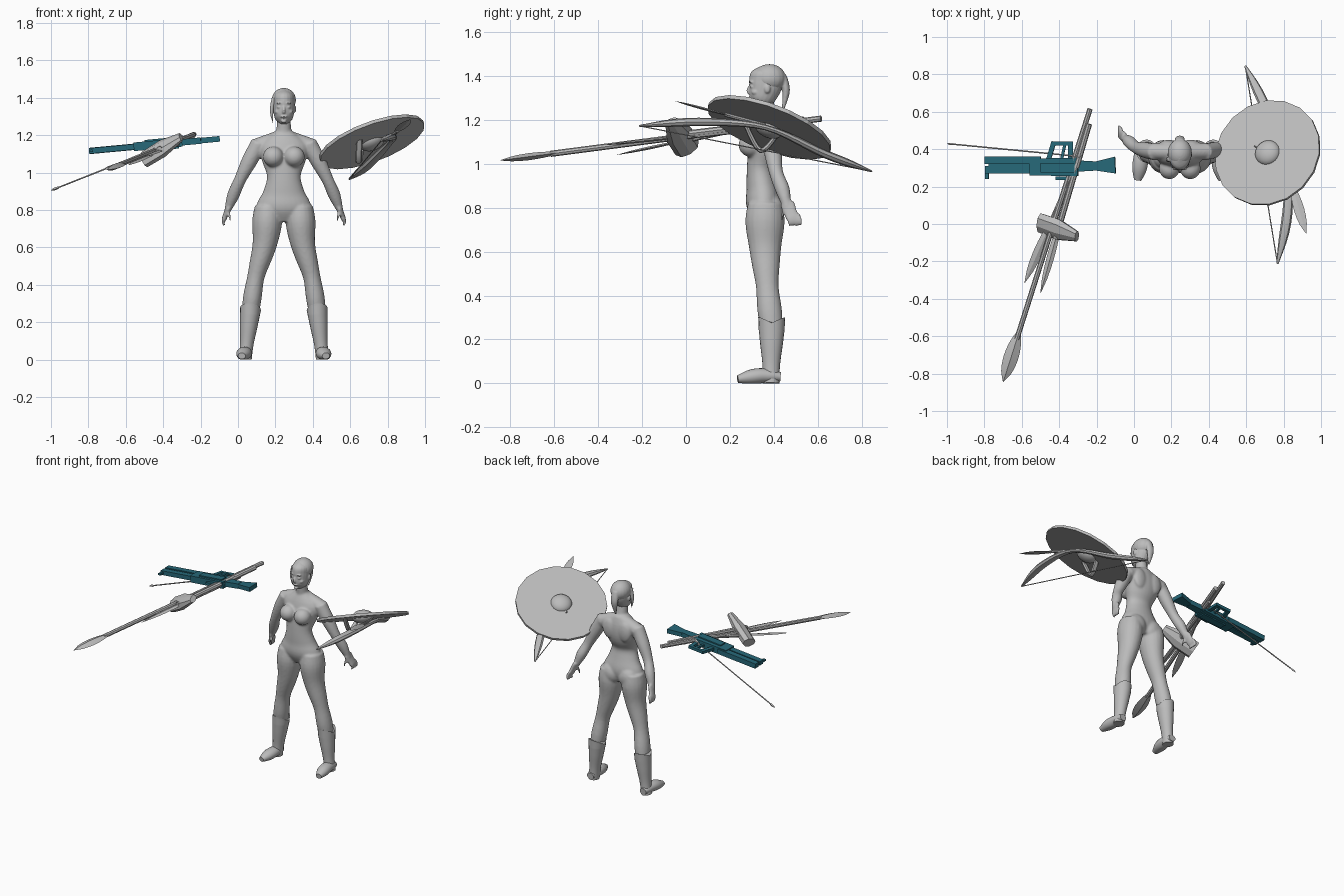
import bpy, bmesh, math
from mathutils import Vector, Matrix

if "Cube" in bpy.data.objects:
    bpy.data.objects.remove(bpy.data.objects["Cube"])


def material(name, red, green, blue):
    mat = bpy.data.materials.new(name)
    mat.use_nodes = True
    mat.diffuse_color = (red, green, blue, 1)
    mat.node_tree.nodes["Principled BSDF"].inputs["Base Color"].default_value = mat.diffuse_color
    return mat


GREY = material("stone grey", .5, .5, .5)
TEAL = material("deep teal", .02, .14, .19)


def finish(name, bm, mat=GREY, smooth=None):
    bmesh.ops.recalc_face_normals(bm, faces=bm.faces)
    mesh = bpy.data.meshes.new(name)
    bm.to_mesh(mesh)
    bm.free()
    mesh.materials.append(mat)
    obj = bpy.data.objects.new(name, mesh)
    bpy.context.collection.objects.link(obj)
    if smooth:
        bpy.ops.object.select_all(action='DESELECT')
        bpy.context.view_layer.objects.active = obj
        obj.select_set(True)
        bpy.ops.object.shade_smooth_by_angle(angle=math.radians(smooth))
    return obj


def sample(values, t):
    """Smooth curve through evenly spaced numbers or vectors."""
    last = len(values) - 1
    i = min(int(t * last), last - 1)
    f = t * last - i
    before, start, end, after = (values[min(max(k, 0), last)] for k in range(i - 1, i + 3))
    bend = before * 2 - start * 5 + end * 4 - after
    twist = start * 3 - before - end * 3 + after
    return start + (end - before + (bend + twist * f) * f) * (f / 2)


def sweep(bm, path, widths, depths=None, flat=1, sides=20, steps=24, flip=1):
    """Closed elliptical tube; depth defaults to width times flat."""
    path = [Vector((x * flip, y, z)) for x, y, z in path]
    centres = [sample(path, s / steps) for s in range(steps + 1)]
    rings = []
    for s, centre in enumerate(centres):
        tangent = (centres[min(s + 1, steps)] - centres[max(s - 1, 0)]).normalized()
        side = Vector((1, 0, 0))
        side = (side - tangent * side.dot(tangent)).normalized()
        up = tangent.cross(side)
        width = max(sample(widths, s / steps), .001)
        depth = sample(depths, s / steps) if depths else width * flat
        angles = [math.tau * k / sides for k in range(sides)]
        rings.append([bm.verts.new(centre + side * width * math.cos(a) + up * depth * math.sin(a)) for a in angles])
    for lower, upper in zip(rings, rings[1:]):
        for k in range(sides):
            n = (k + 1) % sides
            bm.faces.new((lower[k], lower[n], upper[n], upper[k]))
    bm.faces.new(rings[0][::-1])
    bm.faces.new(rings[-1])


def ball(bm, centre, size):
    matrix = Matrix.Translation(centre) @ Matrix.Diagonal((*size, 1))
    bmesh.ops.create_uvsphere(bm, u_segments=20, v_segments=14, radius=1, matrix=matrix)


def tube(name, path, widths, flat=1, sides=8, steps=1, smooth=40):
    bm = bmesh.new()
    sweep(bm, path, widths, flat=flat, sides=sides, steps=steps)
    return finish(name, bm, smooth=smooth)


def figure_part(obj, voxel=None, rounds=3):
    """Move to the figure's centre line and optionally fuse the pieces."""
    obj.location.x = .245
    if voxel:
        remesh = obj.modifiers.new("Fuse", 'REMESH')
        remesh.mode, remesh.voxel_size, remesh.use_smooth_shade = 'VOXEL', voxel, True
        soften = obj.modifiers.new("Soften", 'SMOOTH')
        soften.factor, soften.iterations = .5, rounds


# Body: torso, limbs and bust fused into one skin
body = bmesh.new()
sweep(body, [(0, .36, .74), (0, .35, .86), (0, .34, .98), (0, .37, 1.1), (0, .38, 1.22)],
      widths=[.09, .145, .11, .09, .115, .13, .05], depths=[.05, .08, .07, .063, .077, .07, .045], sides=28)
sweep(body, [(0, .38, 1.15), (0, .36, 1.3)], widths=[.05, .04, .036])
for side in (1, -1):
    # shoulder slope and leg
    sweep(body, [(0, .385, 1.19), (.14, .39, 1.14)], widths=[.045, .045], flip=side)
    sweep(body, [(.085, .36, .82), (.1, .36, .63), (.15, .37, .44), (.18, .39, .25)],
          widths=[.07, .08, .067, .056, .046, .05, .045], flat=1.12, flip=side)
    # arm and palm
    sweep(body, [(.13, .385, 1.16), (.185, .395, 1.06), (.235, .41, .96), (.27, .44, .88), (.3, .46, .8)],
          widths=[.045, .042, .032, .033, .018], flip=side)
    sweep(body, [(.295, .46, .82), (.32, .485, .75)], widths=[.015, .013], flat=2.3, flip=side)
    # fingers and thumb
    for finger in range(4):
        y = .46 + finger / 60
        sweep(body, [(.314, y, .77), (.325, y + .01, .74), (.318, y + .01, .715)],
              widths=[.01, .009, .006], sides=10, flip=side)
    sweep(body, [(.3, .455, .8), (.29, .44, .77), (.286, .435, .74)], widths=[.01, .006], sides=10, flip=side)
    # bust, seat and shoulder blade
    ball(body, (side * .056, .297, 1.085), (.056, .058, .055))
    ball(body, (side * .065, .395, .79), (.07, .05, .07))
    ball(body, (side * .06, .425, 1.12), (.05, .025, .07))
figure_part(finish("body", body), voxel=.007, rounds=6)

# Head with facial features
head = bmesh.new()
sweep(head, [(0, .325, 1.262), (0, .36, 1.35), (0, .37, 1.447)],
      widths=[.016, .047, .056, .058, .053, .01], depths=[.018, .055, .07, .077, .07, .02])
sweep(head, [(0, .296, 1.36), (0, .284, 1.335), (0, .29, 1.32)], widths=[.007, .01], sides=10)
ball(head, (0, .295, 1.3), (.02, .012, .007))
ball(head, (0, .302, 1.275), (.015, .014, .01))
for side in (1, -1):
    ball(head, (side * .024, .302, 1.35), (.013, .012, .007))
    ball(head, (side * .02, .299, 1.372), (.02, .012, .006))
    ball(head, (side * .034, .318, 1.325), (.016, .02, .014))
    ball(head, (side * .058, .37, 1.34), (.008, .014, .02))
figure_part(finish("head", head), voxel=.004)

# Hair swept back, with a tail behind and a braid on the right
hair = bmesh.new()
ball(hair, (0, .38, 1.388), (.065, .075, .065))
sweep(hair, [(0, .44, 1.4), (0, .455, 1.33), (0, .44, 1.24)], widths=[.025, .025, .006], flat=.7)
sweep(hair, [(-.055, .345, 1.4), (-.065, .345, 1.33), (-.057, .345, 1.26)], widths=[.01, .01, .002], flat=1.3)
figure_part(finish("hair", hair), voxel=.005)

# Boots with a dipped cuff
for side, label in ((1, "left"), (-1, "right")):
    boot = bmesh.new()
    sweep(boot, [(.178, .39, .27), (.207, .387, 0)], widths=[.056, .048, .036, .035], flat=1.1, flip=side)
    for vert in boot.verts:
        if vert.co.z > .25:
            vert.co.z += abs(vert.co.y - .39) / 2
    sweep(boot, [(.207, .43, .03), (.21, .34, .035), (.225, .235, .02)],
          widths=[.025, .037, .04, .02], flat=.85, flip=side)
    for vert in boot.verts:
        vert.co.z = max(vert.co.z, 0)
    figure_part(finish(label + "_boot", boot, smooth=50))

# Shield: disc, boss and grip
tilt = Vector((-.33, .33, .88)).to_track_quat('Z', 'Y').to_matrix().to_4x4()
shield_frame = Matrix.Translation((.715, .38, 1.165)) @ tilt
disc = bmesh.new()
bmesh.ops.create_cone(disc, cap_ends=True, segments=18, radius1=.297, radius2=.297, depth=.018, matrix=shield_frame)
finish("shield_disc", disc)
boss = bmesh.new()
ball(boss, (0, 0, 0), (.07, .07, .045))
bmesh.ops.transform(boss, matrix=shield_frame, verts=boss.verts)
finish("shield_boss", boss, smooth=60)
tube("shield_grip", [(.65, .27, 1.18), (.645, .34, 1.06), (.66, .42, 1.14)], widths=[.016, .018, .016], flat=.7, steps=10)

# Bow with its string
bow_back, bow_front = (.595, .845, .965), (.767, -.212, 1.172)
tube("bow", [bow_back, (.7, .63, 1.045), (.815, .36, 1.165), (.82, .06, 1.19), bow_front],
     widths=[.006, .026, .025, .018, .025, .026, .006], flat=.7, steps=24)
tube("bow_string", [bow_back, bow_front], widths=[.003, .003], sides=6)


def weapon(name, tip, butt, length, width, thickness, grip):
    """Leaf blade at the tip, round shaft to the butt."""
    tip, butt = Vector(tip), Vector(butt)
    socket = tip.lerp(butt, length / (butt - tip).length)
    leaf = [width * share for share in (0, .7, 1, .8, .4)]
    tube(name + "_blade", [tip, socket], leaf, flat=thickness / width, sides=4, steps=8, smooth=20)
    tube(name + "_shaft", [tip.lerp(socket, .9), butt], [grip, grip])


weapon("dagger", (.92, -.05, 1.285), (.8, .36, 1.175), length=.27, width=.028, thickness=.006, grip=.01)
weapon("spear", (-.7, -.845, 1.015), (-.235, .615, 1.205), length=.27, width=.04, thickness=.016, grip=.014)
weapon("long_knife", (-.585, -.315, 1.04), (-.33, .27, 1.165), length=.36, width=.025, thickness=.007, grip=.013)
weapon("short_sword", (-.5, -.37, 1.085), (-.28, .42, 1.17), length=.4, width=.02, thickness=.007, grip=.013)
weapon("arrow", (-1, .43, .905), (-.28, .36, 1.19), length=.05, width=.008, thickness=.006, grip=.004)
tube("arrow_feather", [(-.38, .37, 1.15), (-.29, .36, 1.186)], widths=[.003, .014, .014], flat=.2, sides=4, steps=2)

# Hammer
tube("hammer_head", [(-.5, .005, 1.07), (-.305, -.066, 1.19)], widths=[.038, .04, .02], flat=1.6, steps=2, smooth=20)
tube("hammer_handle", [(-.42, -.08, 1.125), (-.24, .535, 1.2)], widths=[.016, .016])

# Rifle lying on its side, its axis rising towards the stock
rifle_frame = Matrix.Translation((0, 0, 1.19)) @ Matrix.Rotation(-.093, 4, 'Y')


def rifle_bar(name, start, end, width, thickness, flare=1):
    """Flat bar between two points of the rifle's plane."""
    start, end = Vector((*start, 0)), Vector((*end, 0))
    across = (end - start).normalized().cross(Vector((0, 0, 1))) * width / 2
    lift = Vector((0, 0, thickness))
    outline = (start - across, start + across, end + across * flare, end - across * flare)
    bm = bmesh.new()
    face = bm.faces.new([bm.verts.new(corner - lift / 2) for corner in outline])
    top = bmesh.ops.extrude_face_region(bm, geom=[face])["geom"]
    bmesh.ops.translate(bm, vec=lift, verts=[item for item in top if isinstance(item, bmesh.types.BMVert)])
    bmesh.ops.transform(bm, matrix=rifle_frame, verts=bm.verts)
    finish(name, bm, TEAL)


rifle_bar("rifle_barrel", (-.8, .34), (-.5, .34), width=.04, thickness=.034)
rifle_bar("rifle_fore_end", (-.8, .29), (-.5, .29), width=.04, thickness=.03)
rifle_bar("rifle_barrel_web", (-.78, .315), (-.5, .315), width=.03, thickness=.018)
rifle_bar("rifle_front_sight", (-.79, .24), (-.79, .28), width=.02, thickness=.012)
rifle_bar("rifle_receiver", (-.56, .305), (-.3, .305), width=.09, thickness=.046, flare=1.1)
rifle_bar("rifle_bolt_cover", (-.5, .3), (-.32, .3), width=.05, thickness=.062)
rifle_bar("rifle_rear_sight", (-.42, .245), (-.35, .245), width=.02, thickness=.02)
rifle_bar("rifle_wrist", (-.3, .31), (-.2, .31), width=.06, thickness=.034, flare=.8)
rifle_bar("rifle_stock", (-.2, .31), (-.1, .315), width=.05, thickness=.03, flare=1.8)
# lever frame beside the receiver
rifle_bar("rifle_lever_front", (-.46, .34), (-.43, .44), width=.025, thickness=.02)
rifle_bar("rifle_lever_rear", (-.34, .34), (-.34, .44), width=.025, thickness=.02)
rifle_bar("rifle_lever_end", (-.44, .43), (-.33, .43), width=.02, thickness=.02)
rifle_bar("rifle_trigger", (-.39, .34), (-.37, .43), width=.015, thickness=.014)
